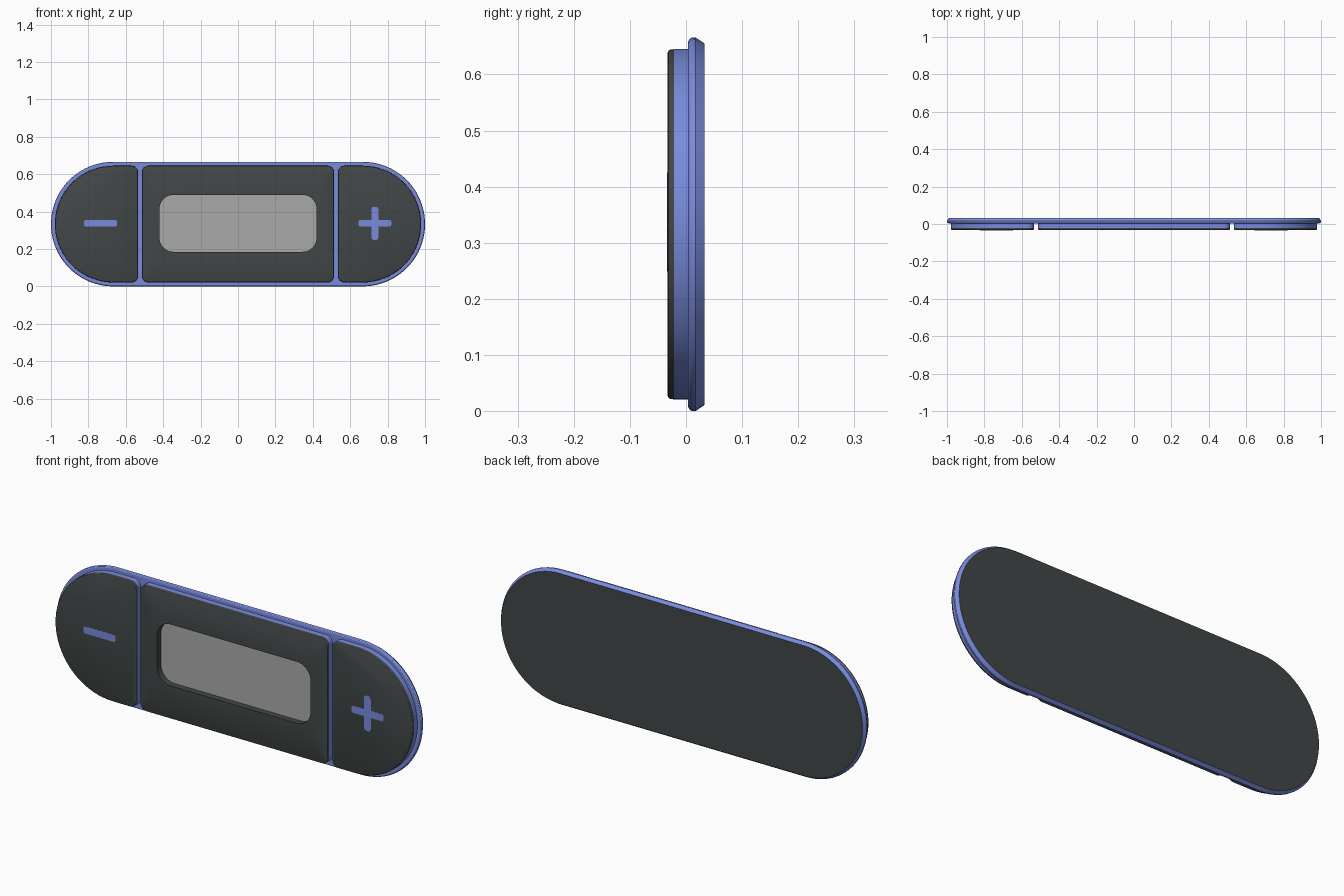
import bpy, bmesh, math
from mathutils import Matrix, Vector

cube = bpy.data.objects.get("Cube")
if cube:
    bpy.data.objects.remove(cube, do_unlink=True)


def material(name, color):
    m = bpy.data.materials.new(name)
    m.use_nodes = True
    m.diffuse_color = (*color, 1)
    m.node_tree.nodes["Principled BSDF"].inputs["Base Color"].default_value = (*color, 1)
    return m


blue = material("periwinkle blue", (0.19, 0.26, 0.72))
dark = material("charcoal", (0.055, 0.063, 0.063))
grey = material("screen grey", (0.40, 0.40, 0.41))

MID = 0.333  # height of the centre line
SEGS = 20    # segments per rounded corner


def rounded_rect(x0, x1, half, r_left, r_right, inset=0.0):
    """Rounded rectangle outline in x/z, with its own radius at each end."""
    x0, x1, half = x0 + inset, x1 - inset, half - inset
    pts = []
    for k, (sx, sz) in enumerate([(1, 1), (-1, 1), (-1, -1), (1, -1)]):
        r = max((r_right if sx > 0 else r_left) - inset, 0.004)
        cx = x1 - r if sx > 0 else x0 + r
        for i in range(SEGS + 1):
            a = (k + i / SEGS) * math.pi / 2
            pts.append((cx + r * math.cos(a), MID + sz * (half - r) + r * math.sin(a)))
    return pts


def loft(name, rings, mats, band_mats, first_cap=None, last_cap=None):
    """Skin (outline, y) rings; band_mats gives one material slot per band."""
    bm = bmesh.new()
    loops = [[bm.verts.new((x, y, z)) for x, z in pts] for pts, y in rings]
    for a, b, slot in zip(loops, loops[1:], band_mats):
        for i in range(len(a)):
            j = (i + 1) % len(a)
            bm.faces.new((a[i], a[j], b[j], b[i])).material_index = slot
    for loop, slot in ((loops[0], first_cap), (loops[-1], last_cap)):
        if slot is not None:
            bm.faces.new(loop).material_index = slot
    bmesh.ops.remove_doubles(bm, verts=bm.verts, dist=1e-5)
    bmesh.ops.recalc_face_normals(bm, faces=bm.faces)
    mesh = bpy.data.meshes.new(name)
    bm.to_mesh(mesh)
    bm.free()
    obj = bpy.data.objects.new(name, mesh)
    bpy.context.collection.objects.link(obj)
    for m in mats:
        mesh.materials.append(m)
    bpy.ops.object.select_all(action="DESELECT")
    obj.select_set(True)
    bpy.context.view_layer.objects.active = obj
    bpy.ops.object.shade_smooth_by_angle(angle=math.radians(25))
    return obj


# Capsule backing: rounded front rim, chamfered rear rim, dark back face
base_profile = [(0.004, 0.007), (0.006, 0.003), (0.010, 0.0005), (0.013, 0),
                (0.017, 0), (0.033, 0.011)]
loft("base", [(rounded_rect(-1, 1, MID, MID, MID, d), y) for y, d in base_profile],
     [blue, dark], [0] * 5, first_cap=0, last_cap=1)

# Raised pads: blue sides with a dark rounded front
pad_profile = [(0.006, 0), (-0.021, 0), (-0.028, 0.0005), (-0.031, 0.0025), (-0.033, 0.007)]
pad_bands = [0, 1, 1, 1]
HALF = 0.312


def pad_rings(x0, x1, r_left, r_right):
    return [(rounded_rect(x0, x1, HALF, r_left, r_right, d), y) for y, d in pad_profile]


loft("minus_pad", pad_rings(-0.979, -0.535, HALF, 0.035), [blue, dark], pad_bands, last_cap=1)
loft("plus_pad", pad_rings(0.535, 0.979, 0.035, HALF), [blue, dark], pad_bands, last_cap=1)

# Centre pad with a sunken screen window
window = [(rounded_rect(-0.42, 0.42, 0.152, 0.075, 0.075), y) for y in (-0.033, -0.002)]
screen_pad = loft("screen_pad", pad_rings(-0.514, 0.514, 0.035, 0.035) + window,
                  [blue, dark, grey], pad_bands + [1, 1], last_cap=2)
for v in screen_pad.data.vertices:
    v.co.z += 0.004 if abs(v.co.x) < 0.4201 and abs(v.co.z - MID) < 0.153 and v.co.y > -0.0331 else 0


# Flat symbols on the end pads
def plate(name, outline):
    loft(name, [(outline, -0.032), (outline, -0.0335)], [blue], [0], last_cap=0)


ARM, THICK, ROUND = 0.088, 0.018, 0.012
plate("minus_symbol", [(x, z + 0.004) for x, z in
                       rounded_rect(-0.735 - ARM, -0.735 + ARM, THICK, ROUND, ROUND)])

plus = []
for k in range(4):
    turn = Matrix.Rotation(k * math.pi / 2, 2)
    arm = [(THICK, -THICK)]
    for side in (-1, 1):
        for i in range(7):
            a = (i / 6 - (side < 0)) * math.pi / 2
            arm.append((ARM - ROUND + ROUND * math.cos(a),
                        side * (THICK - ROUND) + ROUND * math.sin(a)))
    plus += [turn @ Vector(p) for p in arm]
plate("plus_symbol", [(p.x + 0.732, p.y + MID + 0.004) for p in plus])
